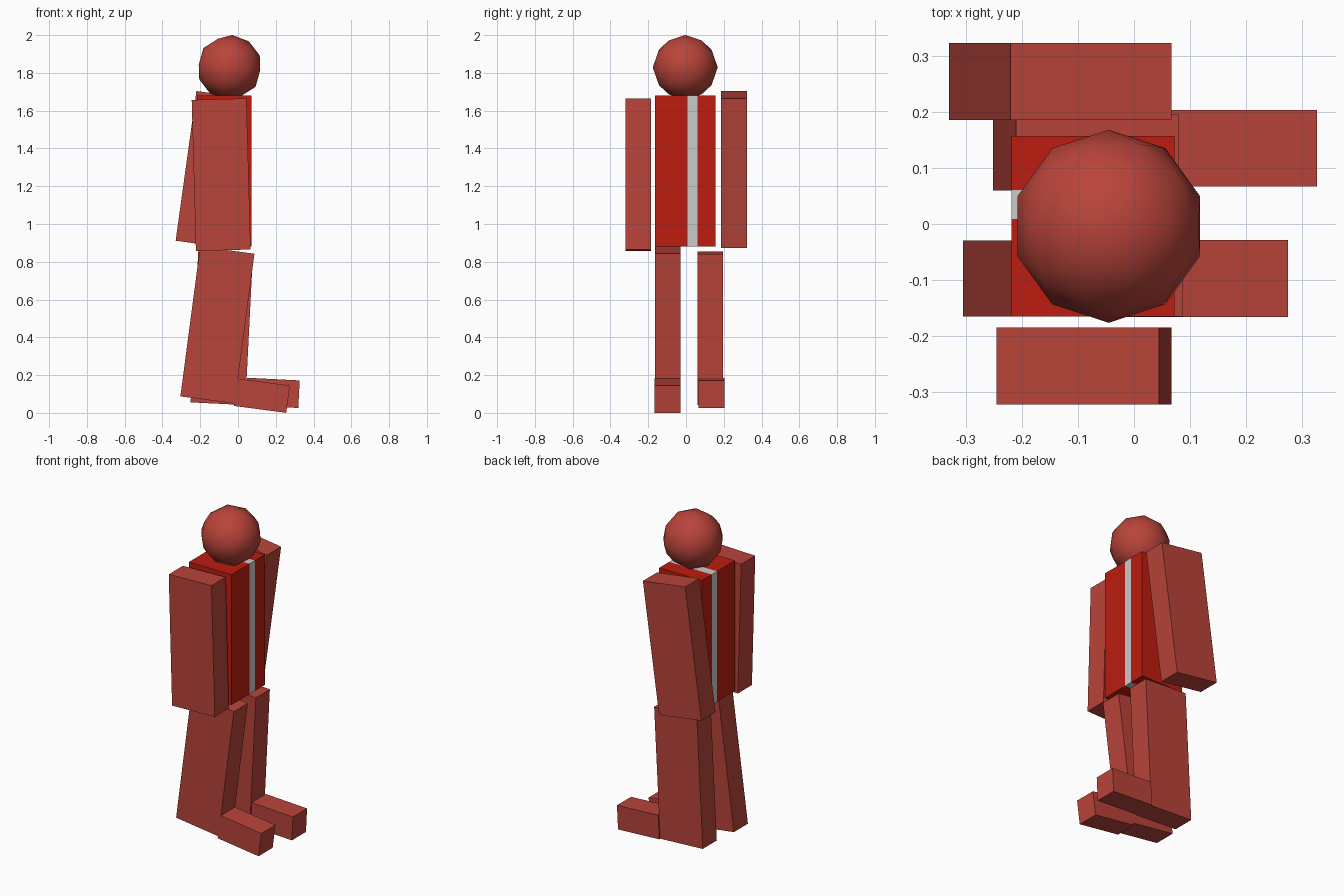
import bpy
from math import radians

if "Cube" in bpy.data.objects:
    bpy.data.objects.remove(bpy.data.objects["Cube"])


def material(name, color):
    m = bpy.data.materials.new(name)
    m.diffuse_color = color
    m.use_nodes = True
    m.node_tree.nodes["Principled BSDF"].inputs["Base Color"].default_value = m.diffuse_color
    return m


skin = material("brick_red", (0.485, 0.058, 0.042, 1))
shirt = material("deep_red", (0.51, 0.0116, 0.005, 1))


def box(name, center, size, mat=None, tilt=0.0):
    """Box of a given size, leaning about the y axis by tilt degrees."""
    bpy.ops.mesh.primitive_cube_add(size=1, location=center)
    ob = bpy.context.object
    ob.name = name
    ob.scale = size
    ob.rotation_euler.y = radians(tilt)
    if mat:
        ob.data.materials.append(mat)
    return ob


# Torso: two red panels with a grey stripe between them
for name, y0, y1, mat in (
    ("torso_right", -0.165, 0.009, shirt),
    ("torso_stripe", 0.009, 0.061, None),
    ("torso_left", 0.061, 0.157, shirt),
):
    box(name, (-0.073, (y0 + y1) / 2, 1.28), (0.29, y1 - y0, 0.80), mat)

# Arms, swung slightly
ARM = (0.29, 0.137, 0.80)
box("right_arm", (-0.089, -0.253, 1.261), ARM, skin, -1.6)
box("left_arm", (-0.1315, 0.254, 1.288), ARM, skin, 7.9)

# Legs, in mid stride
LEG = (0.29, 0.136, 0.80)
box("right_leg", (-0.109, -0.097, 0.465), LEG, skin, 7.5)
box("left_leg", (-0.086, 0.128, 0.448), LEG, skin, 2.9)

# Feet, following each leg's lean
FOOT = (0.28, 0.137, 0.146)
box("right_foot", (0.126, -0.097, 0.091), FOOT, skin, 7.5)
box("left_foot", (0.183, 0.135, 0.106), FOOT, skin, 2.9)

# Head: low-poly smooth ball, tipped forward
bpy.ops.mesh.primitive_ico_sphere_add(
    subdivisions=2, radius=0.172, location=(-0.045, -0.004, 1.829),
    rotation=(0, radians(5), 0))
head = bpy.context.object
head.name = "head"
head.data.materials.append(skin)
bpy.ops.object.shade_smooth()
